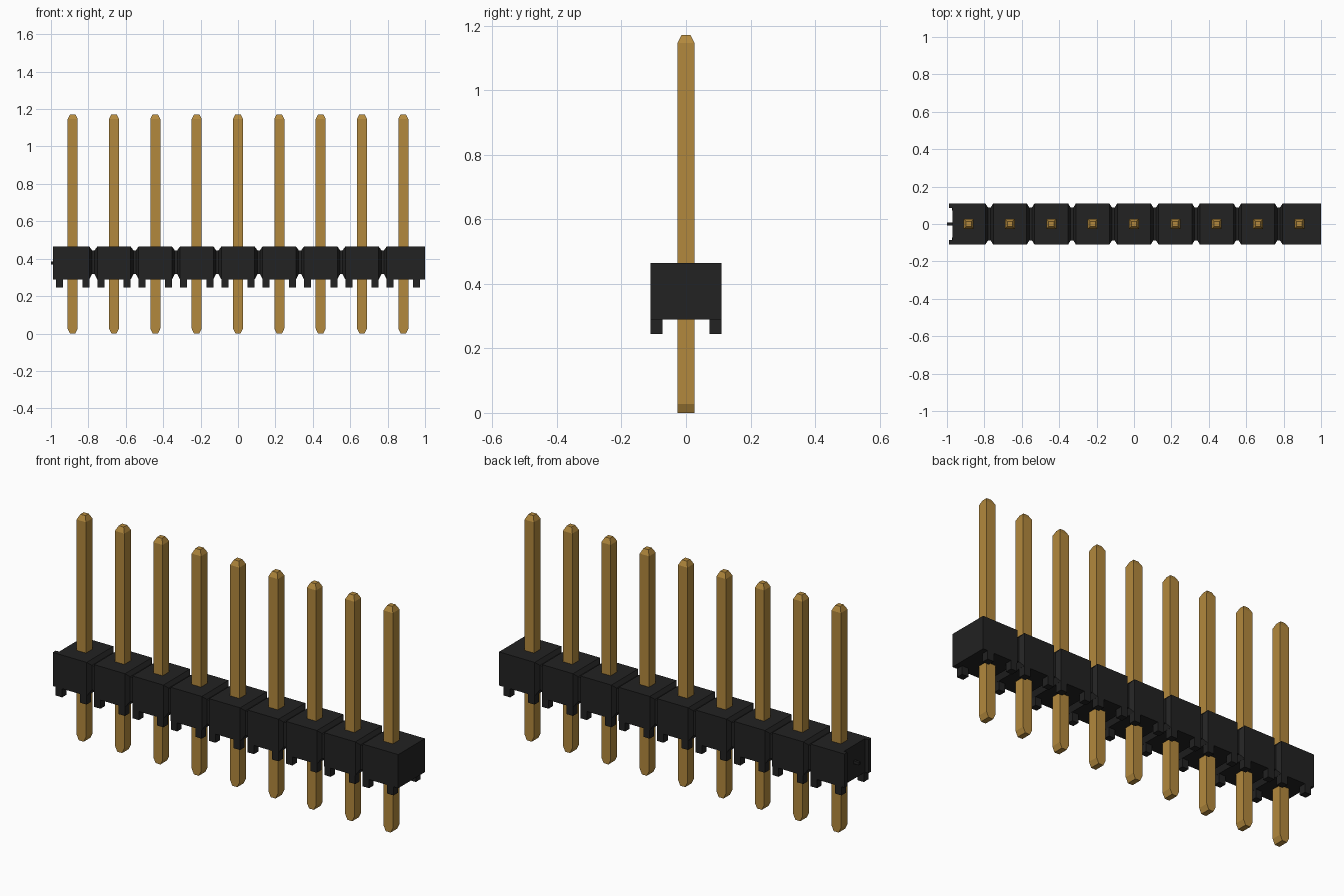
import bpy
import bmesh

cube = bpy.data.objects.get("Cube")
if cube:
    bpy.data.objects.remove(cube, do_unlink=True)

PITCH, COUNT = 0.221, 9
Y, Z0, Z1 = 0.11, 0.29, 0.465
centres = [(i - (COUNT - 1) / 2) * PITCH for i in range(COUNT)]


def material(name, colour, rough):
    m = bpy.data.materials.new(name)
    m.use_nodes = True
    m.diffuse_color = colour
    bsdf = m.node_tree.nodes["Principled BSDF"]
    bsdf.inputs["Base Color"].default_value = colour
    bsdf.inputs["Roughness"].default_value = rough
    return m


black = material("black plastic", (0.016, 0.016, 0.016, 1), 0.6)
gold = material("gold metal", (0.45, 0.25, 0.047, 1), 0.5)


def finish(bm, name, mat):
    bmesh.ops.recalc_face_normals(bm, faces=bm.faces)
    me = bpy.data.meshes.new(name)
    bm.to_mesh(me)
    bm.free()
    me.materials.append(mat)
    ob = bpy.data.objects.new(name, me)
    bpy.context.collection.objects.link(ob)
    return ob


def loft(bm, rings):
    """Skin a list of four-point rings and cap both ends."""
    loops = [[bm.verts.new(p) for p in ring] for ring in rings]
    for a, b in zip(loops, loops[1:]):
        for i in range(4):
            j = (i + 1) % 4
            bm.faces.new((a[i], a[j], b[j], b[i]))
    bm.faces.new(loops[0])
    bm.faces.new(loops[-1])


def box(bm, x0, x1, y0, y1, z0, z1):
    loft(bm, [[(x0, y0, z), (x1, y0, z), (x1, y1, z), (x0, y1, z)]
              for z in (z0, z1)])


def section(x, narrow=False):
    y = 0.088 if narrow else Y
    lo, hi = (Z0 + 0.027, Z1 - 0.02) if narrow else (Z0, Z1)
    return [(x, -y, lo), (x, y, lo), (x, y, hi), (x, -y, hi)]


# Housing: one bar with a snap groove between neighbouring pins
rings = [section(-0.97)]
for c in centres[:-1]:
    g = c + PITCH / 2
    rings += [section(g - 0.021), section(g - 0.007, True),
              section(g + 0.007, True), section(g + 0.021)]
rings.append(section(1.0))
bm = bmesh.new()
loft(bm, rings)
finish(bm, "housing", black)

# Broken end: two side lips and a small central nub
bm = bmesh.new()
for s in (-1, 1):
    ys = sorted((s * 0.086, s * Y))
    box(bm, -0.99, -0.97, *ys, Z0, Z1)
box(bm, -1.0, -0.97, -0.007, 0.007, 0.37, 0.385)
finish(bm, "end_lips", black)

# Standoff feet, four under each block
bm = bmesh.new()
for c in centres:
    for sx in (-1, 1):
        for sy in (-1, 1):
            xs = sorted((c + sx * 0.052, c + sx * 0.089))
            ys = sorted((sy * 0.073, sy * Y))
            box(bm, *xs, *ys, 0.245, Z0)
finish(bm, "standoff_feet", black)

# Pins: wedge at the bottom, pyramid taper at the top
W, T = 0.027, 0.014
levels = [(0, T, W), (0.027, W, W), (1.146, W, W), (1.172, T, T)]
for n, c in enumerate(centres):
    bm = bmesh.new()
    loft(bm, [[(c - hx, -hy, z), (c + hx, -hy, z), (c + hx, hy, z), (c - hx, hy, z)]
              for z, hx, hy in levels])
    finish(bm, f"pin_{n + 1}", gold)
